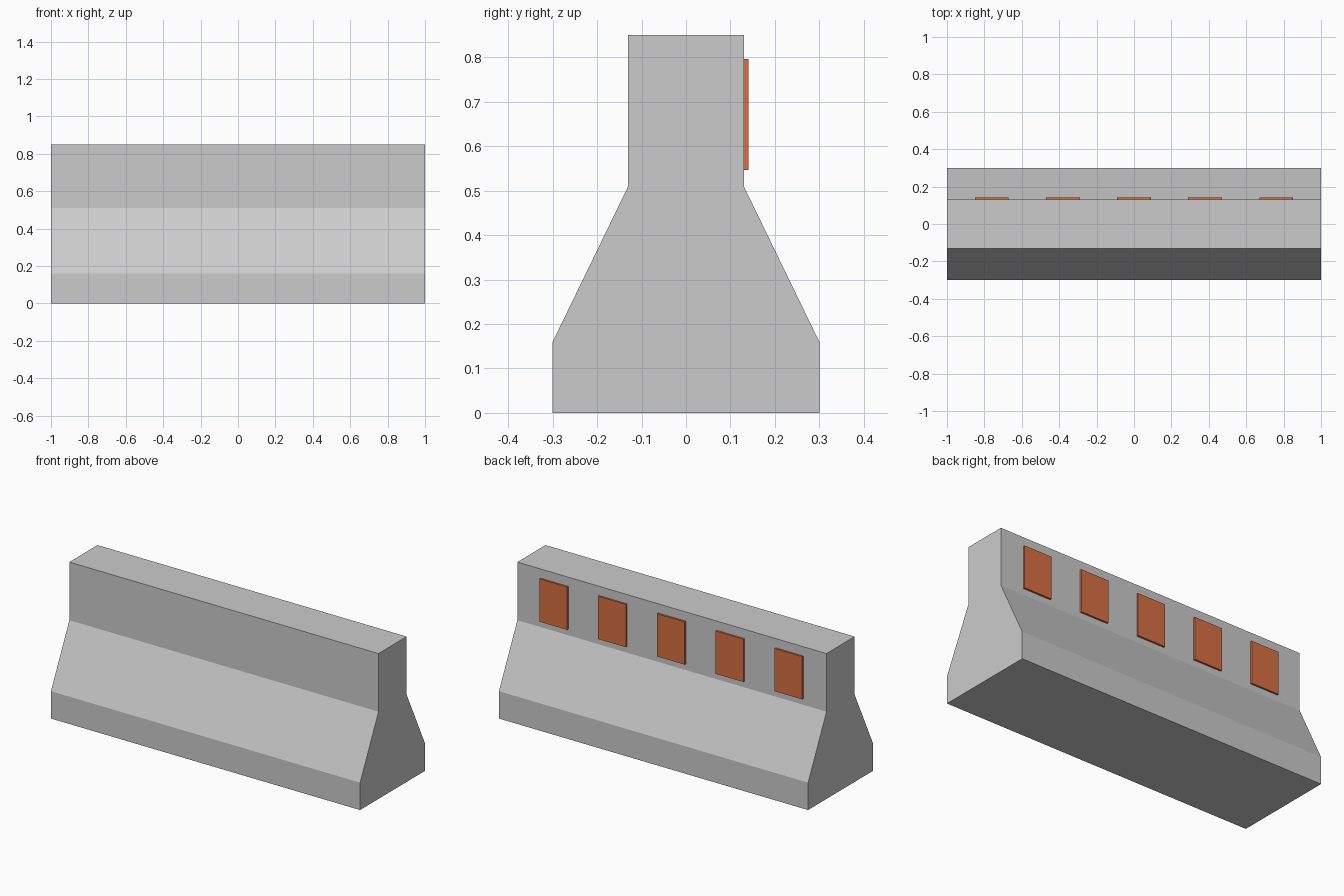
import bpy, bmesh

if "Cube" in bpy.data.objects:
    bpy.data.objects.remove(bpy.data.objects["Cube"])

# Barrier body: mirrored cross-section extruded along x
half = [(0.30, 0.0), (0.30, 0.16), (0.13, 0.51), (0.13, 0.85)]
profile = half + [(-y, z) for y, z in reversed(half)]

bm = bmesh.new()
face = bm.faces.new([bm.verts.new((-1, y, z)) for y, z in profile])
ext = bmesh.ops.extrude_face_region(bm, geom=[face])
verts = [g for g in ext["geom"] if isinstance(g, bmesh.types.BMVert)]
bmesh.ops.translate(bm, verts=verts, vec=(2, 0, 0))
bmesh.ops.recalc_face_normals(bm, faces=bm.faces)
mesh = bpy.data.meshes.new("barrier_body")
bm.to_mesh(mesh)
bm.free()
body = bpy.data.objects.new("barrier_body", mesh)
bpy.context.collection.objects.link(body)

# Orange reflector panels on the upper back face
orange = bpy.data.materials.new("reflector_orange")
orange.diffuse_color = (0.69, 0.16, 0.055, 1)
orange.use_nodes = True
orange.node_tree.nodes["Principled BSDF"].inputs["Base Color"].default_value = orange.diffuse_color

for i in range(5):
    bpy.ops.mesh.primitive_cube_add(size=1, location=((i - 2) * 0.38, 0.133, 0.671))
    panel = bpy.context.object
    panel.name = f"reflector_panel_{i + 1}"
    panel.scale = (0.18, 0.016, 0.25)
    panel.data.materials.append(orange)
